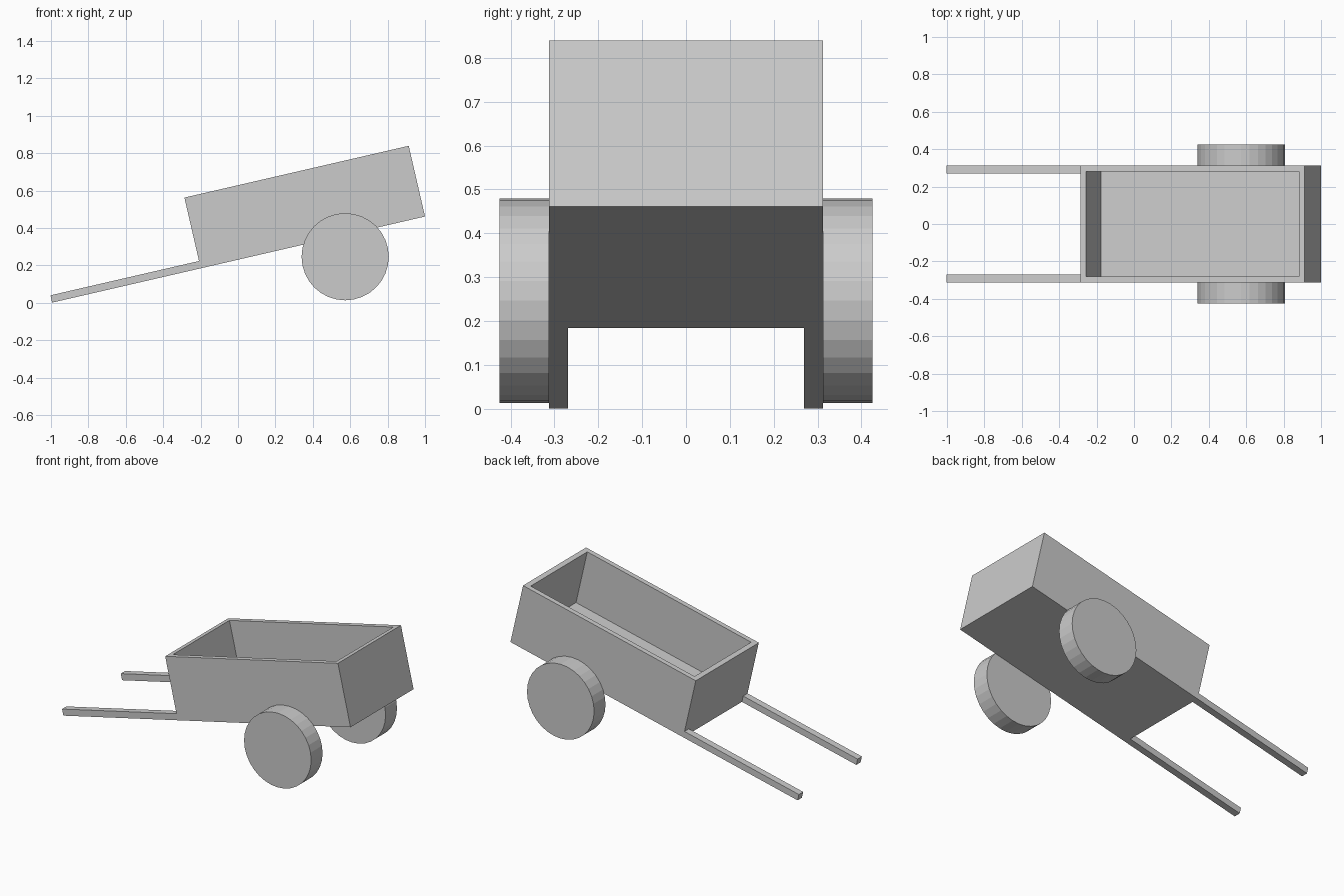
import bpy, bmesh, math
from mathutils import Matrix, Vector

if "Cube" in bpy.data.objects:
    bpy.data.objects.remove(bpy.data.objects["Cube"])

# Frame of the tilted cart: origin at the lower rear edge, -x runs down the handles
TILT = Matrix.Translation((1.0, 0, 0.461)) @ Matrix.Rotation(math.radians(-13), 4, 'Y')
HALF_W, WALL, FLOOR = 0.3125, 0.045, 0.04
BODY_LEN, BODY_H, TOTAL_LEN = 1.231, 0.388, 2.046


def finish(name, bm):
    bmesh.ops.recalc_face_normals(bm, faces=bm.faces)
    mesh = bpy.data.meshes.new(name)
    bm.to_mesh(mesh)
    bm.free()
    obj = bpy.data.objects.new(name, mesh)
    bpy.context.collection.objects.link(obj)
    return obj


def block(lo, hi):
    lo, hi = Vector(lo), Vector(hi)
    bm = bmesh.new()
    bmesh.ops.create_cube(bm, size=1, matrix=Matrix.Translation((lo + hi) / 2)
                          @ Matrix.Diagonal((*(hi - lo), 1)))
    return bm


# Open tray: inset the top face and push it down to the floor
bm = block((-BODY_LEN, -HALF_W, 0), (0, HALF_W, BODY_H))
bm.normal_update()
top = max(bm.faces, key=lambda f: f.calc_center_median().z)
bmesh.ops.inset_region(bm, faces=[top], thickness=WALL)
bottom = bmesh.ops.extrude_discrete_faces(bm, faces=[top])["faces"][0]
bmesh.ops.translate(bm, verts=bottom.verts, vec=(0, 0, FLOOR - BODY_H))
finish("cart_tray", bm).matrix_world = TILT

for side, label in ((-1, "front"), (1, "back")):
    # Handle running flush with the tray's bottom and side
    y = sorted((side * HALF_W, side * (HALF_W - 0.043)))
    bm = block((-TOTAL_LEN, y[0], 0), (-BODY_LEN, y[1], 0.04))
    finish(label + "_handle", bm).matrix_world = TILT

    # Solid wheel against the tray wall
    bm = bmesh.new()
    bmesh.ops.create_cone(bm, cap_ends=True, segments=32, radius1=0.233, radius2=0.233,
                          depth=0.113, matrix=Matrix.Rotation(math.pi / 2, 4, 'X'))
    wheel = finish(label + "_wheel", bm)
    wheel.location = (0.573, side * (HALF_W + 0.0565), 0.246)
